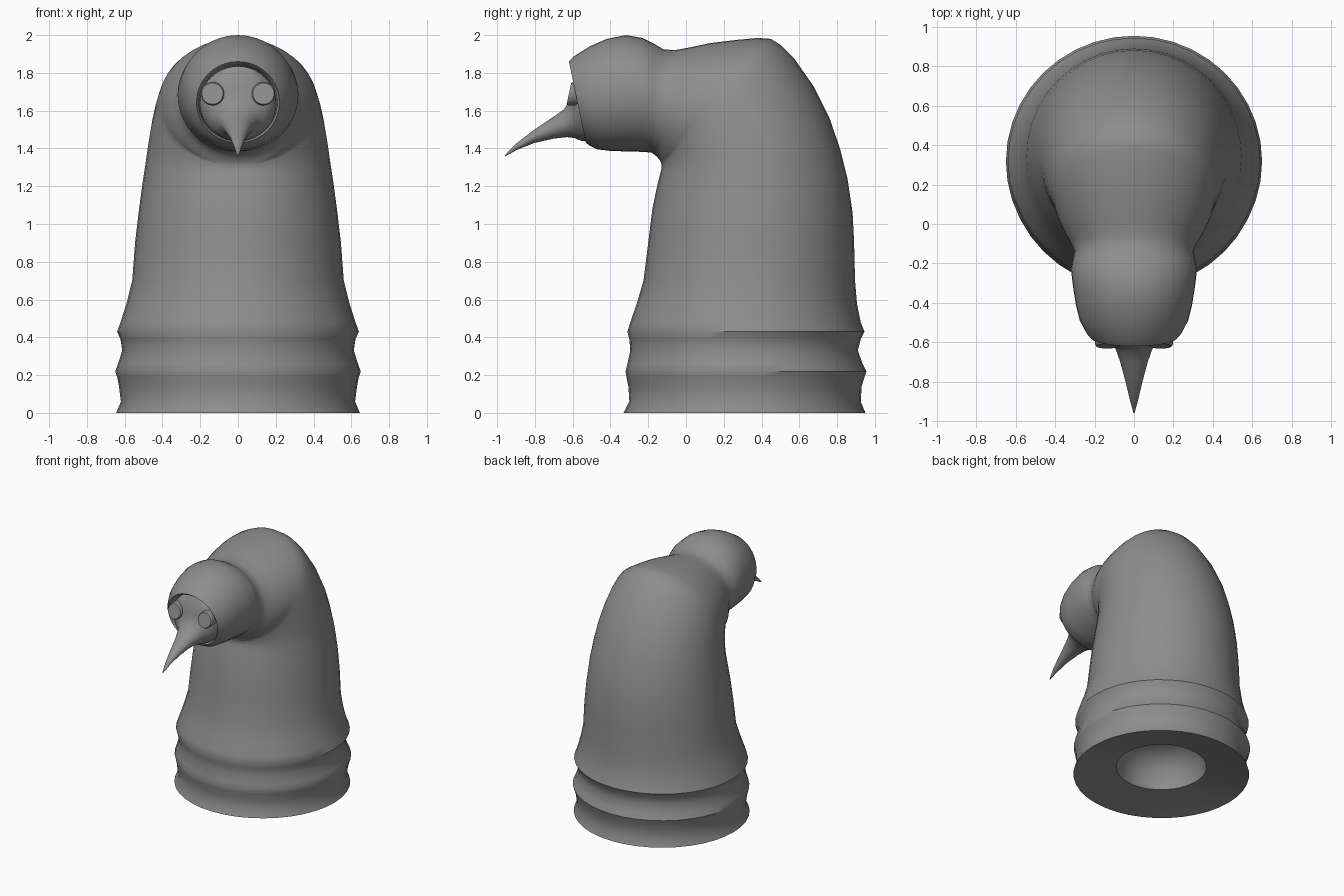
import bpy, bmesh, math
from mathutils import Vector

SEG = 40
cloth = bpy.data.materials.new("plain grey")
cloth.diffuse_color = (0.27, 0.27, 0.27, 1)


def loft(name, rings, angle=50, x=0):
    """Skin ellipses given as (y1, z1, y2, z2, half width): two opposite rim points."""
    bm = bmesh.new()
    rows = []
    for y1, z1, y2, z2, hw in rings:
        a, b = Vector((x, y1, z1)), Vector((x, y2, z2))
        mid, half = (a + b) / 2, (a - b) / 2
        rows.append([bm.verts.new(mid + half * math.cos(t) + Vector((hw * math.sin(t), 0, 0)))
                     for t in (2 * math.pi * i / SEG for i in range(SEG))])
    for r, s in zip(rows, rows[1:]):
        for i in range(SEG):
            j = (i + 1) % SEG
            bm.faces.new((r[i], r[j], s[j], s[i]))
    bm.faces.new(rows[0][::-1])
    bm.faces.new(rows[-1])
    bmesh.ops.recalc_face_normals(bm, faces=bm.faces)
    me = bpy.data.meshes.new(name)
    bm.to_mesh(me)
    bm.free()
    me.materials.append(cloth)
    ob = bpy.data.objects.new(name, me)
    bpy.context.collection.objects.link(ob)
    bpy.ops.object.select_all(action='DESELECT')
    ob.select_set(True)
    bpy.context.view_layer.objects.active = ob
    bpy.ops.object.shade_smooth_by_angle(angle=math.radians(angle))


# Cloak body, level rings: (z, front y, back y, half width), hollow base then folds
body = [
    (0.32, 0.20, 0.42, 0.11), (0.28, 0.08, 0.54, 0.23), (0.18, 0.00, 0.62, 0.31),
    (0.06, -0.02, 0.64, 0.33), (0.02, -0.24, 0.86, 0.56),
    (0.00, -0.33, 0.95, 0.645), (0.06, -0.30, 0.925, 0.62), (0.14, -0.305, 0.93, 0.63),
    (0.19, -0.315, 0.945, 0.64), (0.22, -0.32, 0.955, 0.65), (0.26, -0.31, 0.935, 0.635),
    (0.33, -0.295, 0.91, 0.613), (0.39, -0.30, 0.925, 0.622), (0.43, -0.31, 0.945, 0.64),
    (0.48, -0.295, 0.925, 0.622), (0.58, -0.26, 0.905, 0.59), (0.70, -0.225, 0.895, 0.56),
    (0.90, -0.20, 0.89, 0.545)]

# Shoulders bending forward from the body into the neck
shoulders = [
    (-0.178, 1.08, 0.882, 1.06, 0.525), (-0.153, 1.20, 0.855, 1.24, 0.505),
    (-0.138, 1.26, 0.815, 1.40, 0.488), (-0.132, 1.285, 0.76, 1.56, 0.475),
    (-0.13, 1.295, 0.675, 1.73, 0.46), (-0.13, 1.30, 0.57, 1.88, 0.44),
    (-0.13, 1.305, 0.505, 1.945, 0.428), (-0.13, 1.308, 0.45, 1.98, 0.418),
    (-0.13, 1.311, 0.38, 1.985, 0.408), (-0.13, 1.314, 0.27, 1.975, 0.395),
    (-0.13, 1.318, 0.13, 1.958, 0.37), (-0.132, 1.324, 0.02, 1.935, 0.343),
    (-0.137, 1.335, -0.06, 1.92, 0.318)]

# Hood, rounding over the head and turning inward at the rim
hood = [
    (-0.155, 1.358, -0.12, 1.925, 0.302), (-0.182, 1.378, -0.17, 1.955, 0.31),
    (-0.23, 1.382, -0.23, 1.985, 0.32), (-0.31, 1.384, -0.32, 2.0, 0.31),
    (-0.40, 1.387, -0.42, 1.98, 0.295), (-0.47, 1.395, -0.51, 1.94, 0.275),
    (-0.51, 1.415, -0.59, 1.89, 0.243), (-0.53, 1.43, -0.62, 1.86, 0.22),
    (-0.515, 1.44, -0.60, 1.845, 0.208), (-0.44, 1.44, -0.50, 1.83, 0.20)]
loft("hooded_cloak", [(f, z, b, z, w) for z, f, b, w in body] + shoulders + hood, angle=40)

# Rounded mask narrowing into a long drooping beak
loft("face_and_beak", [
    (-0.48, 1.845, -0.44, 1.43, 0.208), (-0.56, 1.835, -0.50, 1.435, 0.20),
    (-0.592, 1.78, -0.55, 1.44, 0.172), (-0.605, 1.71, -0.575, 1.448, 0.138),
    (-0.615, 1.655, -0.59, 1.455, 0.115),
    (-0.645, 1.608, -0.63, 1.46, 0.092), (-0.70, 1.568, -0.70, 1.452, 0.07),
    (-0.80, 1.502, -0.80, 1.43, 0.043), (-0.90, 1.425, -0.895, 1.393, 0.02),
    (-0.96, 1.363, -0.957, 1.358, 0.003)])

# Flat round eye lenses, tilted slightly upward
for side, label in ((-1, "left"), (1, "right")):
    loft(label + "_eye", [
        (-0.50, 1.752, -0.50, 1.628, 0.062), (-0.598, 1.752, -0.622, 1.628, 0.062),
        (-0.608, 1.746, -0.632, 1.634, 0.056)], angle=30, x=0.135 * side)
